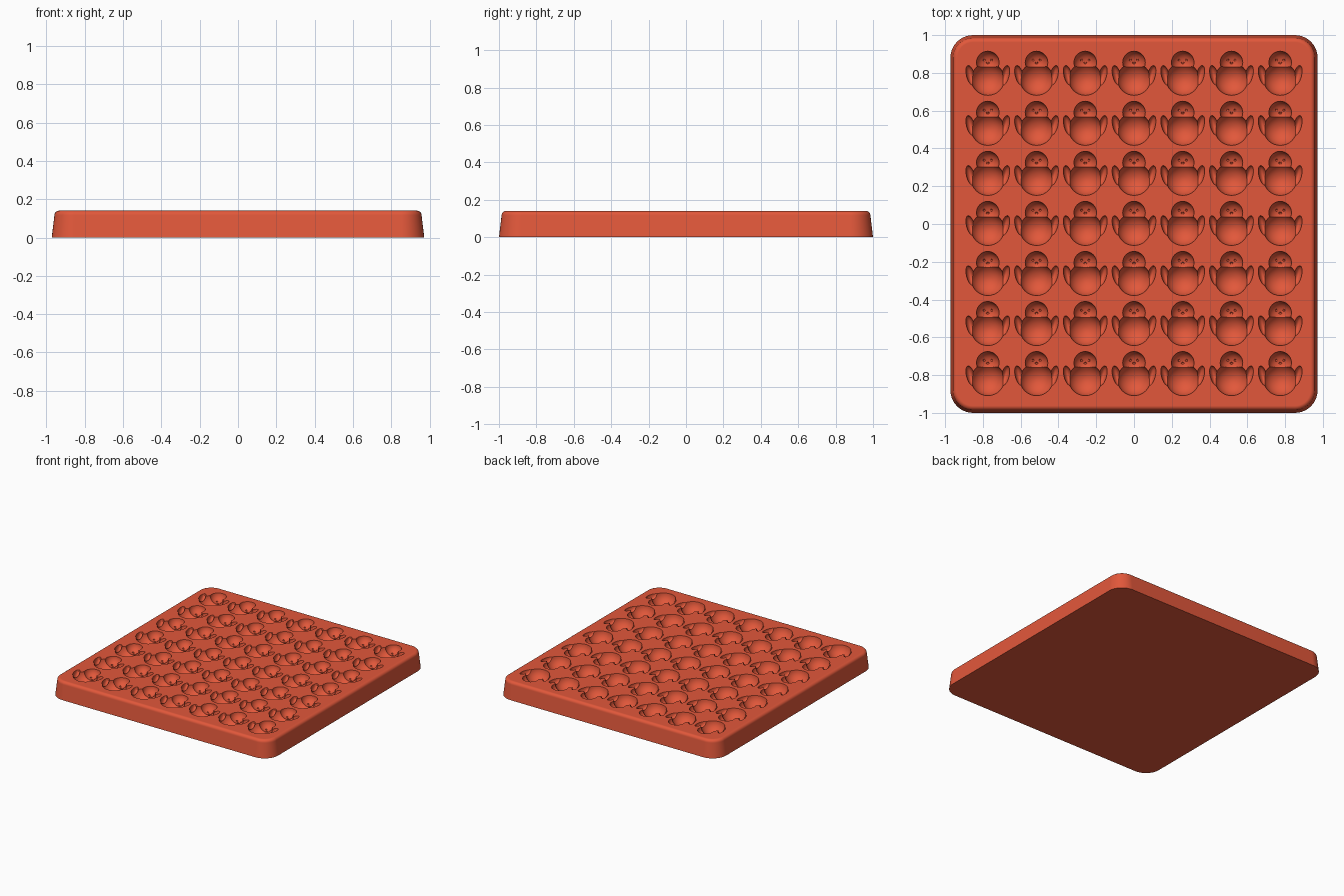
import bpy, bmesh, math
from mathutils import Matrix, Vector

cube = bpy.data.objects.get("Cube")
if cube:
    bpy.data.objects.remove(cube, do_unlink=True)

TOP = 0.14
PITCH_X, PITCH_Y = 0.258, 0.265

red = bpy.data.materials.new("coral red silicone")
red.use_nodes = True
colour = (0.76, 0.097, 0.043, 1)
red.diffuse_color = colour
red.node_tree.nodes["Principled BSDF"].inputs["Base Color"].default_value = colour


def make_object(name, bm):
    mesh = bpy.data.meshes.new(name)
    bm.to_mesh(mesh)
    bm.free()
    mesh.materials.append(red)
    obj = bpy.data.objects.new(name, mesh)
    bpy.context.collection.objects.link(obj)
    return obj


def ellipsoid(name, centre, radii, tilt=0, segments=32):
    bm = bmesh.new()
    matrix = (Matrix.Translation(centre) @ Matrix.Rotation(tilt, 4, 'Z')
              @ Matrix.Diagonal((*radii, 1)))
    bmesh.ops.create_uvsphere(bm, u_segments=segments, v_segments=segments // 2,
                              radius=1, matrix=matrix)
    return make_object(name, bm)


def combine(target, other, operation):
    mod = target.modifiers.new("combine", 'BOOLEAN')
    mod.operation, mod.object, mod.solver = operation, other, 'MANIFOLD'
    bpy.context.view_layer.objects.active = target
    bpy.ops.object.modifier_apply(modifier=mod.name)
    bpy.data.objects.remove(other, do_unlink=True)


def rounded_loop(bm, inset, z, radius=0.12, steps=10):
    """Ring of vertices round a rectangle with rounded corners."""
    half_x, half_y, r = 0.972 - inset, 1.0 - inset, radius - inset
    ring = []
    for corner, (sx, sy) in enumerate([(1, 1), (-1, 1), (-1, -1), (1, -1)]):
        for i in range(steps + 1):
            a = (corner + i / steps) * math.pi / 2
            ring.append(bm.verts.new((sx * (half_x - r) + r * math.cos(a),
                                      sy * (half_y - r) + r * math.sin(a), z)))
    return ring


# Tray block: tapered sides with a rounded upper edge
bm = bmesh.new()
fillet = 0.024
profile = [(0, 0)]
for i in range(7):
    a = i / 6 * math.pi / 2
    profile.append((0.014 + fillet * (1 - math.cos(a)),
                    TOP - fillet * (1 - math.sin(a))))
rings = [rounded_loop(bm, inset, z) for inset, z in profile]
for low, high in zip(rings, rings[1:]):
    for i in range(len(low)):
        j = (i + 1) % len(low)
        bm.faces.new((low[i], low[j], high[j], high[i]))
bm.faces.new(rings[0][::-1])
bm.faces.new(rings[-1])
bmesh.ops.recalc_face_normals(bm, faces=bm.faces[:])
tray = make_object("mould_tray", bm)

# One snow-bird shape: belly, head, wings, eyes and beak
z = TOP + 0.001
bird = ellipsoid("bird_cutter", (0, -0.028, z), (0.088, 0.086, 0.08))
combine(bird, ellipsoid("head", (0, 0.06, z), (0.06, 0.06, 0.058)), 'UNION')
for side in (-1, 1):
    wing = ellipsoid("wing", (side * 0.092, -0.008, z), (0.021, 0.054, 0.035),
                     tilt=-side * 0.25, segments=20)
    combine(bird, wing, 'UNION')
    eye = ellipsoid("eye", (side * 0.019, 0.073, z - 0.052), (0.007, 0.007, 0.009),
                    segments=8)
    combine(bird, eye, 'UNION')
beak = ellipsoid("beak", (0, 0.058, z - 0.057), (0.009, 0.006, 0.009), segments=8)
combine(bird, beak, 'UNION')

# Repeat the shape on a seven by seven grid and press it into the tray
bm = bmesh.new()
for row in range(-3, 4):
    for column in range(-3, 4):
        start = len(bm.verts)
        bm.from_mesh(bird.data)
        bm.verts.ensure_lookup_table()
        bmesh.ops.translate(bm, verts=bm.verts[start:],
                            vec=Vector((column * PITCH_X, row * PITCH_Y, 0)))
cutters = make_object("cavity_cutters", bm)
cutters.hide_render = True
bpy.data.objects.remove(bird, do_unlink=True)
combine(tray, cutters, 'DIFFERENCE')

# Smooth shading with crisp cavity rims
bpy.ops.object.select_all(action='DESELECT')
tray.select_set(True)
bpy.context.view_layer.objects.active = tray
bpy.ops.object.shade_smooth_by_angle(angle=math.radians(35))
weighted = tray.modifiers.new("clean shading", 'WEIGHTED_NORMAL')
weighted.keep_sharp = True
